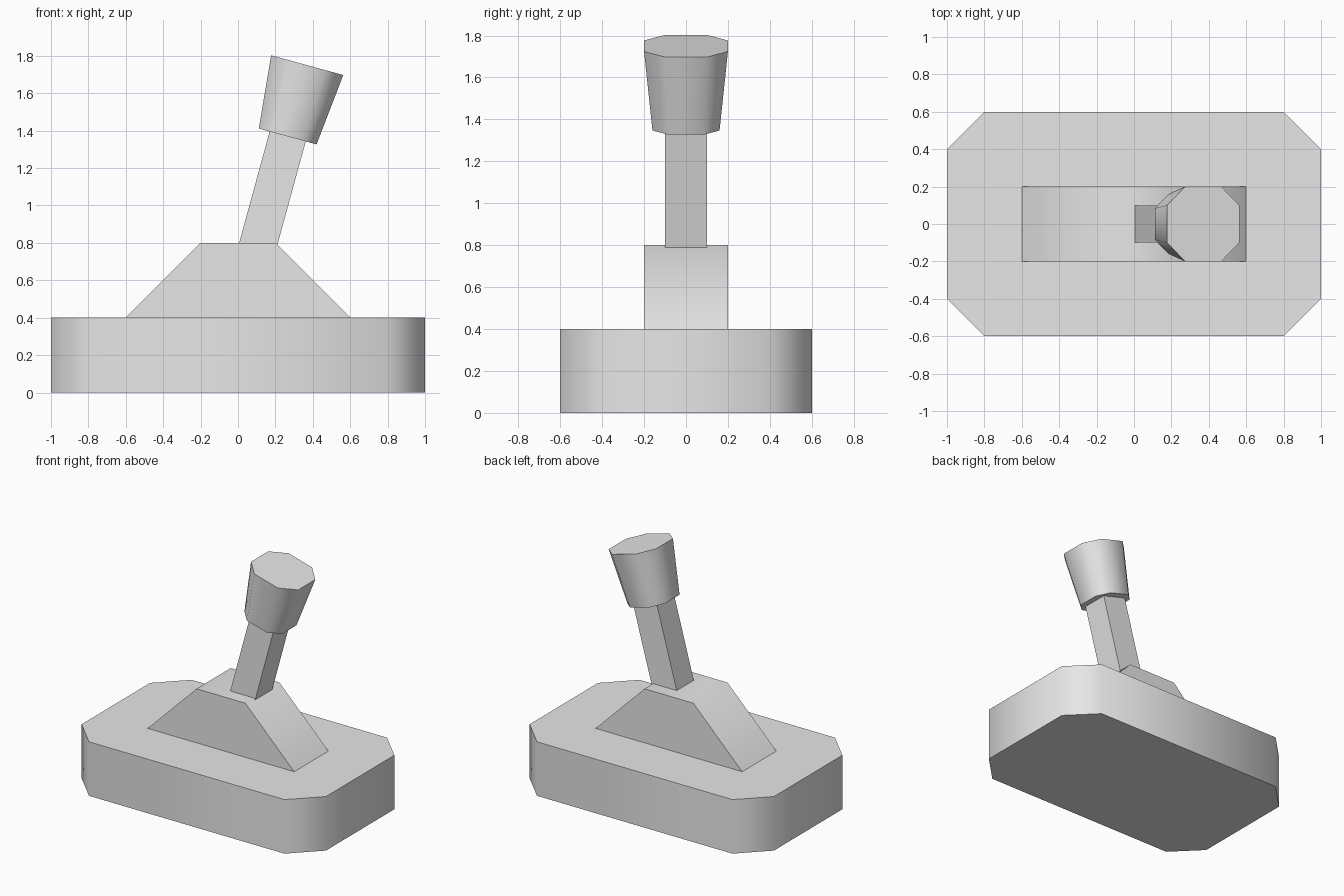
import bpy, bmesh, math
from mathutils import Matrix

if "Cube" in bpy.data.objects:
    bpy.data.objects.remove(bpy.data.objects["Cube"])

grey = bpy.data.materials.new("light grey")
grey.diffuse_color = (0.8, 0.8, 0.8, 1)
grey.use_nodes = True
grey.node_tree.nodes["Principled BSDF"].inputs["Base Color"].default_value = grey.diffuse_color


def loft(name, rings, matrix=Matrix()):
    """Closed solid through rings of matching points, smooth except at sharp edges."""
    bm = bmesh.new()
    loops = [[bm.verts.new(matrix @ Matrix.Translation(p).translation) for p in r] for r in rings]
    bm.faces.new(loops[0])
    bm.faces.new(loops[-1])
    n = len(loops[0])
    for a, b in zip(loops, loops[1:]):
        for i in range(n):
            j = (i + 1) % n
            bm.faces.new((a[i], a[j], b[j], b[i]))
    bmesh.ops.recalc_face_normals(bm, faces=bm.faces)
    mesh = bpy.data.meshes.new(name)
    bm.to_mesh(mesh)
    bm.free()
    mesh.materials.append(grey)
    obj = bpy.data.objects.new(name, mesh)
    bpy.context.collection.objects.link(obj)
    bpy.ops.object.select_all(action='DESELECT')
    obj.select_set(True)
    bpy.context.view_layer.objects.active = obj
    bpy.ops.object.shade_smooth_by_angle(angle=math.radians(60))
    return obj


def octagon(hx, hy, cut, z):
    """Rectangle with four cut corners."""
    x, y = hx - cut, hy - cut
    return [(hx, -y, z), (hx, y, z), (x, hy, z), (-x, hy, z),
            (-hx, y, z), (-hx, -y, z), (-x, -hy, z), (x, -hy, z)]


def square(h, z):
    return [(h, -h, z), (h, h, z), (-h, h, z), (-h, -h, z)]


# Base block with cut corners
loft("base", [octagon(1.0, 0.6, 0.2, z) for z in (0, 0.4)])

# Sloped mount across the base
profile = [(-0.6, 0.4), (0.6, 0.4), (0.2, 0.8), (-0.2, 0.8)]
loft("sloped_mount", [[(x, y, z) for x, z in profile] for y in (-0.2, 0.2)])

# Leaning lever and its flared knob share one tilted axis
tilt = Matrix.Translation((0.11, 0, 0.8)) @ Matrix.Rotation(math.radians(15.3), 4, 'Y')
loft("lever", [square(0.1, z) for z in (-0.1, 0.62)], tilt)
loft("knob", [octagon(0.16, 0.16, 0.076, 0.59), octagon(0.2, 0.2, 0.1, 0.985)], tilt)
